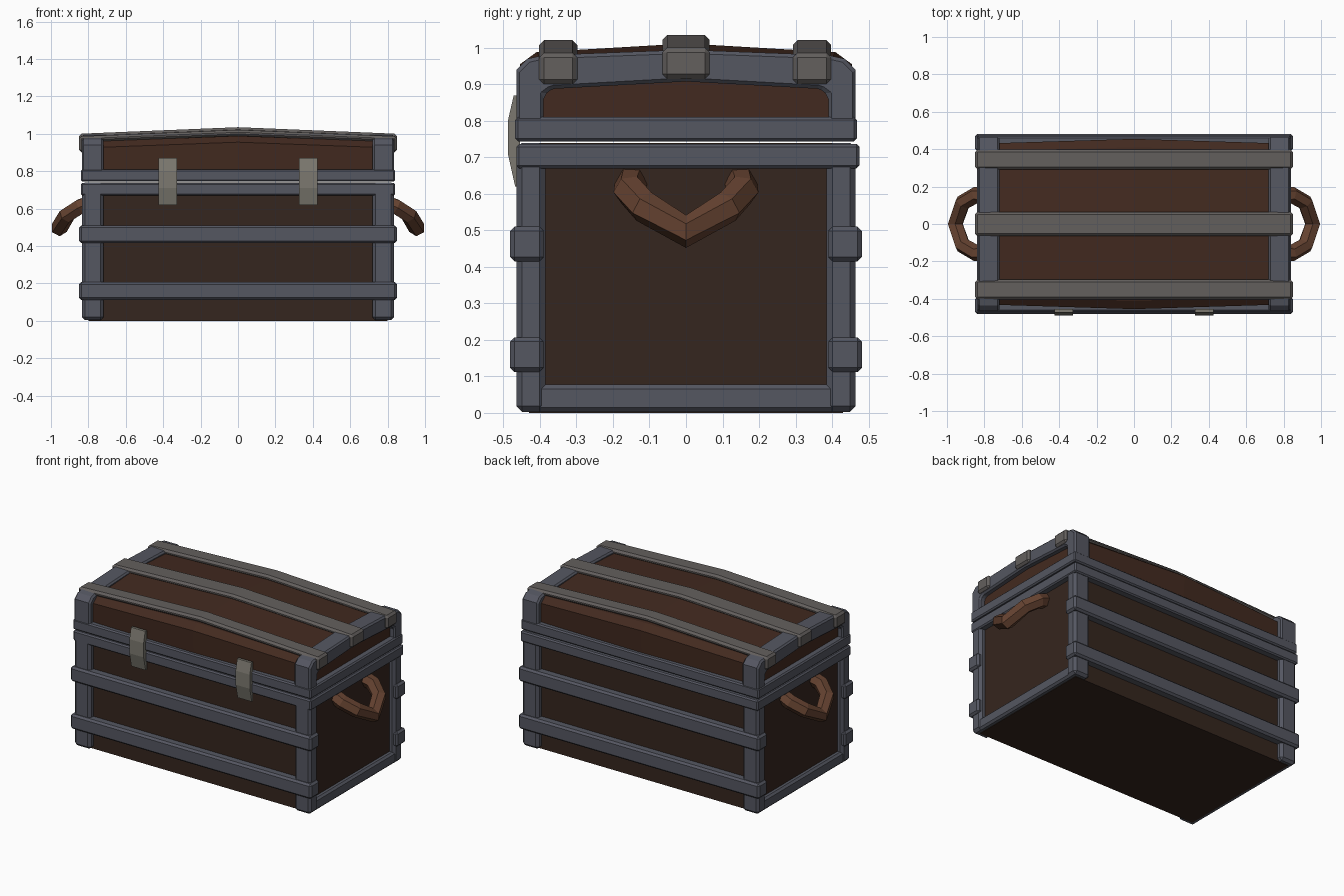
import bpy, bmesh, math
from mathutils import Vector

if "Cube" in bpy.data.objects:
    bpy.data.objects.remove(bpy.data.objects["Cube"])


def material(name, rgb):
    m = bpy.data.materials.new(name)
    m.diffuse_color = (*rgb, 1)
    m.use_nodes = True
    m.node_tree.nodes["Principled BSDF"].inputs["Base Color"].default_value = m.diffuse_color
    return m


WOOD = material("dark_wood", (0.036, 0.019, 0.013))
LID_WOOD = material("lid_wood", (0.055, 0.023, 0.014))
IRON = material("iron", (0.09, 0.095, 0.12))
STRAP = material("worn_iron", (0.125, 0.115, 0.11))
LEATHER = material("handle_leather", (0.13, 0.055, 0.03))
BRASS = material("latch_metal", (0.2, 0.19, 0.16))


def finish(name, bm, mat, bevel=0):
    bmesh.ops.recalc_face_normals(bm, faces=bm.faces)
    me = bpy.data.meshes.new(name)
    bm.to_mesh(me)
    bm.free()
    ob = bpy.data.objects.new(name, me)
    bpy.context.collection.objects.link(ob)
    me.materials.append(mat)
    if bevel:
        b = ob.modifiers.new("bevel", 'BEVEL')
        b.width, b.segments, b.limit_method = bevel, 1, 'ANGLE'
        b.angle_limit = math.radians(50)
    return ob


def box(name, x, y, z, mat, bevel=0):
    bm = bmesh.new()
    bmesh.ops.create_cube(bm, size=1)
    for v in bm.verts:
        v.co = [(r[0] + r[1]) / 2 + c * (r[1] - r[0]) for c, r in zip(v.co, (x, y, z))]
    return finish(name, bm, mat, bevel)


def loft(name, rings, mat, bevel=0):
    """Skin matching closed rings of points and cap both ends."""
    bm = bmesh.new()
    vr = [[bm.verts.new(p) for p in r] for r in rings]
    n = len(vr[0])
    for a, b in zip(vr, vr[1:]):
        for i in range(n):
            bm.faces.new((a[i], a[(i + 1) % n], b[(i + 1) % n], b[i]))
    bm.faces.new(vr[0])
    bm.faces.new(vr[-1])
    return finish(name, bm, mat, bevel)


def span(a, b, s):
    return (min(a * s, b * s), max(a * s, b * s))


# Wooden body
box("body", (-0.8, 0.8), (-0.43, 0.43), (0, 0.74), WOOD)

# Wooden lid, slightly crowned in both directions
half = [(0.43, 0.76), (0.43, 0.925), (0.39, 0.958)]
end = [(-y, z) for y, z in half] + [(0, 0.98)] + half[::-1]
half = [(0.44, 0.76), (0.455, 0.955), (0.41, 0.988)]
mid = [(-y, z) for y, z in half] + [(0, 1.012)] + half[::-1]
loft("lid", [[(x, y, z) for y, z in prof]
             for x, prof in ((-0.8, end), (0, mid), (0.8, end))], LID_WOOD)

# Iron end frames: posts, bottom rails and lid arches
outer = [(-0.465, 0.78), (-0.465, 0.94), (-0.435, 0.97), (-0.39, 0.98), (0, 0.995)]
inner = [(-0.39, 0.78), (-0.39, 0.87), (-0.37, 0.885), (-0.36, 0.888), (0, 0.908)]
outer += [(-y, z) for y, z in outer[-2::-1]]
inner += [(-y, z) for y, z in inner[-2::-1]]
for sx, side in ((-1, "left"), (1, "right")):
    for sy, end_name in ((-1, "front"), (1, "back")):
        box(f"{side}_{end_name}_post", span(0.72, 0.835, sx), span(0.385, 0.465, sy),
            (0.003, 0.74), IRON, 0.016)
    box(f"{side}_bottom_rail", span(0.76, 0.83, sx), (-0.45, 0.45), (0.003, 0.078), IRON, 0.012)
    loft(f"{side}_lid_arch",
         [[(sx * 0.72, *o), (sx * 0.835, *o), (sx * 0.835, *i), (sx * 0.72, *i)]
          for o, i in zip(outer, inner)], IRON, 0.01)

# Rim bands around the lid joint
box("body_rim", (-0.84, 0.84), (-0.465, 0.475), (0.67, 0.737), IRON, 0.008)
box("lid_rim", (-0.84, 0.84), (-0.468, 0.468), (0.744, 0.81), IRON, 0.008)

# Horizontal body bands, front and back
for sy, end_name in ((-1, "front"), (1, "back")):
    for z0, level in ((0.112, "lower"), (0.415, "upper")):
        box(f"{end_name}_{level}_band", (-0.85, 0.85), span(0.39, 0.482, sy),
            (z0, z0 + 0.095), IRON, 0.012)

# Lid straps, hooked over each end
hook = [(-0.85, 0.915), (-0.85, 1.0), (0, 1.035), (0.85, 1.0),
        (0.85, 0.915), (0.82, 0.915), (0.82, 0.968), (0, 1.0), (-0.82, 0.968), (-0.82, 0.915)]
for y, w, dz, name in ((-0.35, 0.105, -0.014, "front"), (0, 0.13, 0, "middle"),
                       (0.345, 0.105, -0.014, "back")):
    loft(f"{name}_lid_strap", [[(x, y + s * w / 2, z + dz) for x, z in hook]
                               for s in (-1, 1)], STRAP, 0.013)

# Front latches, bent thicker in the middle
latch = [(-0.455, 0.62), (-0.468, 0.62), (-0.488, 0.71), (-0.488, 0.80),
         (-0.472, 0.87), (-0.455, 0.87)]
for sx, side in ((-1, "left"), (1, "right")):
    loft(f"{side}_latch", [[(sx * 0.375 + d, y, z) for y, z in latch]
                           for d in (-0.05, 0.05)], BRASS)

# Drooping side handles swept with a hexagonal section
path = [(0.79, -0.15, 0.63), (0.845, -0.155, 0.61), (0.915, -0.115, 0.565), (0.955, 0, 0.497)]
path += [(x, -y, z) for x, y, z in path[-2::-1]]
path = [Vector(p) for p in path]
droop = Vector((0.5, 0, 0.8)).normalized()
for sx, side in ((-1, "left"), (1, "right")):
    rings = []
    for i, p in enumerate(path):
        t = (path[min(i + 1, len(path) - 1)] - path[max(i - 1, 0)]).normalized()
        u = t.cross(droop).normalized()
        v = t.cross(u)
        ring = [p + 0.045 * (math.cos(k * math.pi / 3) * u + math.sin(k * math.pi / 3) * v)
                for k in range(6)]
        rings.append([(sx * q.x, q.y, q.z) for q in ring])
    loft(f"{side}_handle", rings, LEATHER)
